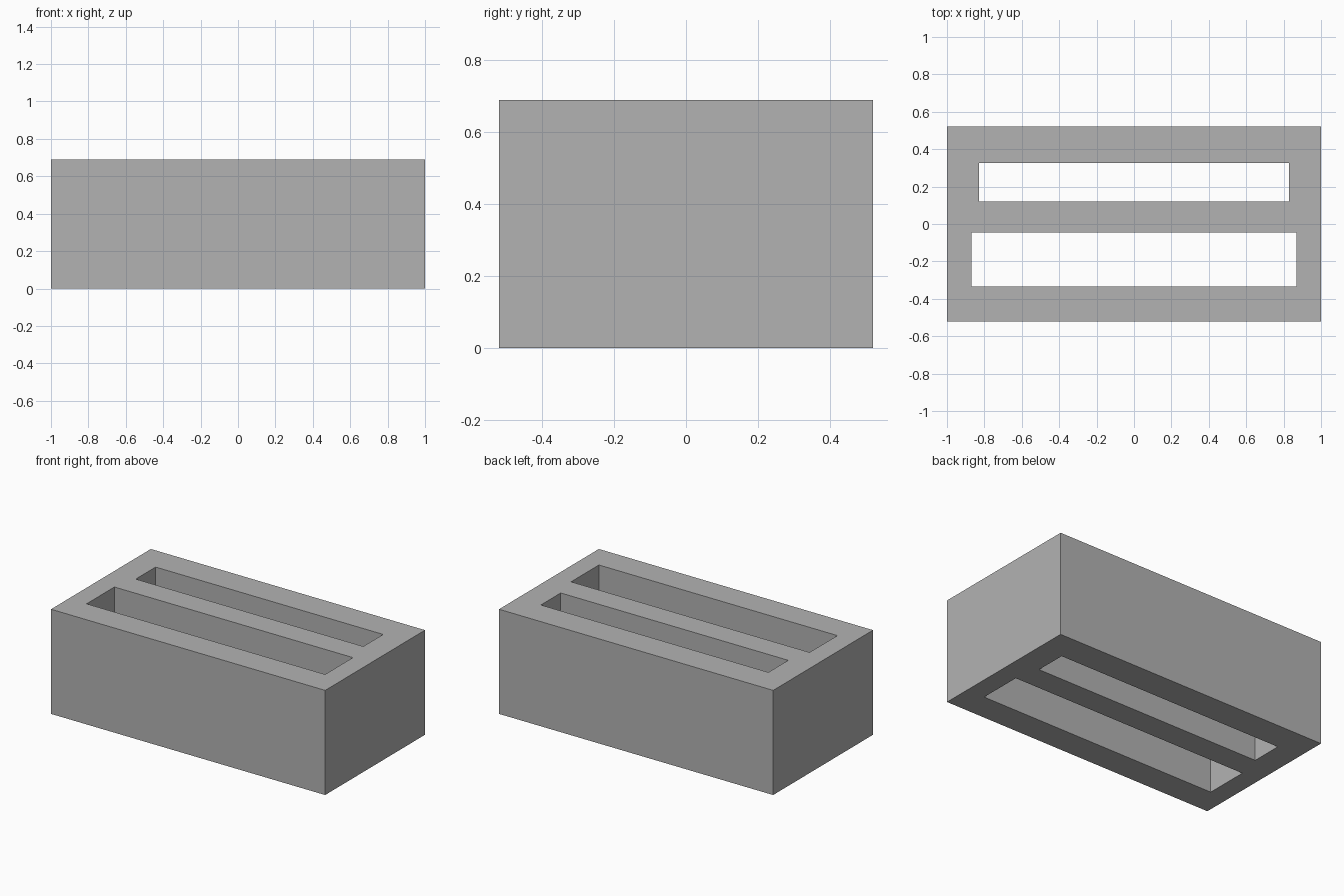
import bpy

old = bpy.data.objects.get("Cube")
if old:
    bpy.data.objects.remove(old, do_unlink=True)

HEIGHT = 0.69


def make_material(name, colour):
    mat = bpy.data.materials.new(name)
    mat.use_nodes = True
    mat.diffuse_color = colour
    mat.node_tree.nodes["Principled BSDF"].inputs["Base Color"].default_value = colour
    return mat


def box(name, half_width, y_min, y_max, z_min, z_max):
    bpy.ops.mesh.primitive_cube_add(
        size=1, location=(0, (y_min + y_max) / 2, (z_min + z_max) / 2))
    obj = bpy.context.object
    obj.name = name
    obj.scale = (2 * half_width, y_max - y_min, z_max - z_min)
    bpy.ops.object.transform_apply(location=True, rotation=False, scale=True)
    return obj


grey = make_material("grey", (0.45, 0.45, 0.45, 1))

# Solid block
block = box("block", 1.0, -0.52, 0.52, 0, HEIGHT)
block.data.materials.append(grey)

# Two slots cut right through: wide one at the front, narrow one at the back
slots = [("front_slot", 0.87, -0.335, -0.045), ("back_slot", 0.83, 0.12, 0.327)]
for name, half_width, y_min, y_max in slots:
    cutter = box(name, half_width, y_min, y_max, -0.1, HEIGHT + 0.1)
    cutter.data.materials.append(grey)
    cutter.hide_render = True
    bpy.context.view_layer.objects.active = block
    cut = block.modifiers.new(name, "BOOLEAN")
    cut.operation = "DIFFERENCE"
    cut.solver = "EXACT"
    cut.object = cutter
    bpy.ops.object.modifier_apply(modifier=cut.name)
    bpy.data.objects.remove(cutter, do_unlink=True)
